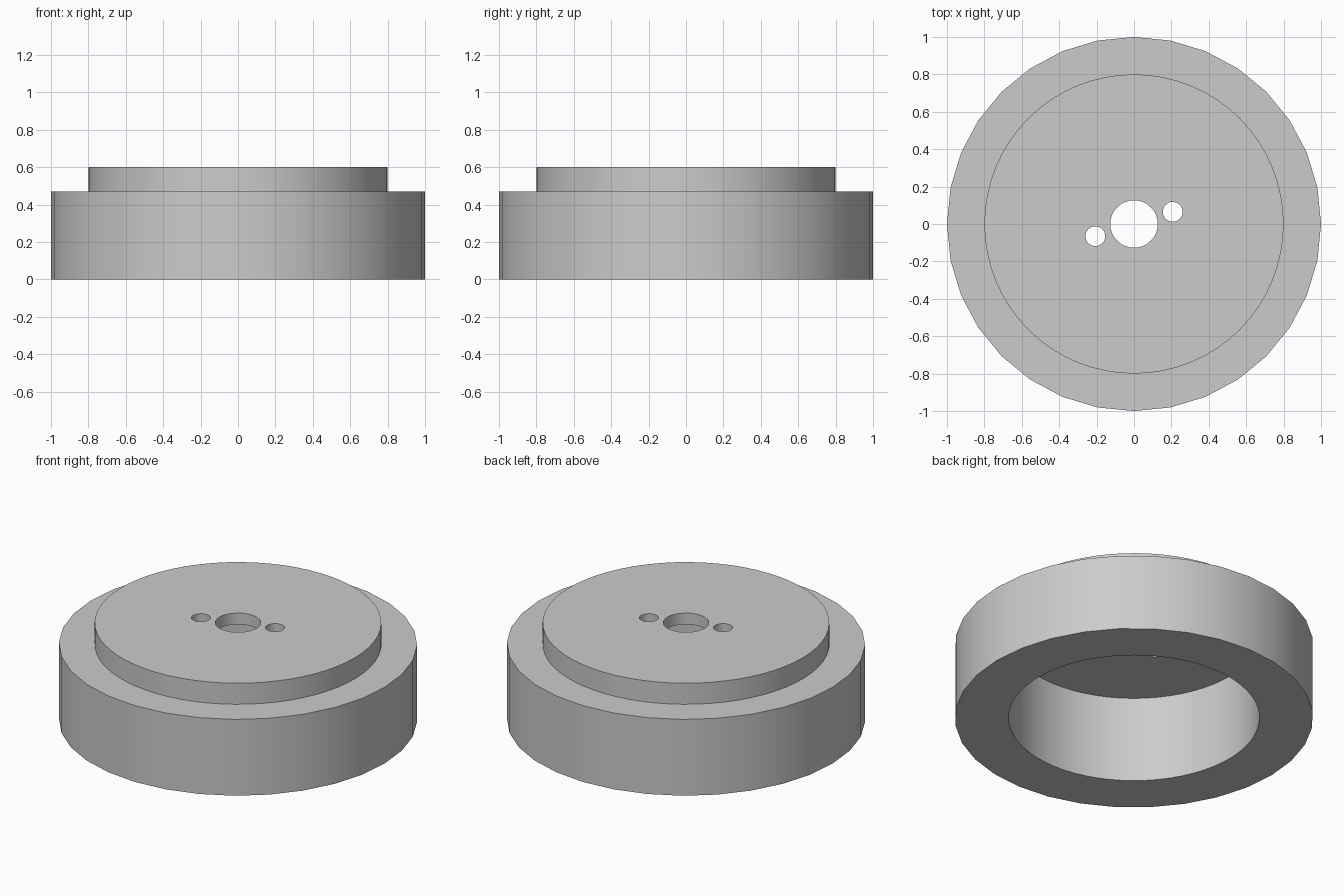
import bpy, bmesh, math

cube = bpy.data.objects.get("Cube")
if cube:
    bpy.data.objects.remove(cube)

grey = bpy.data.materials.new("plain grey")
grey.use_nodes = True
colour = (0.6, 0.6, 0.6, 1)
grey.diffuse_color = colour
grey.node_tree.nodes["Principled BSDF"].inputs["Base Color"].default_value = colour


def cylinder(name, radius, z0, z1, sides, x=0, y=0):
    bm = bmesh.new()
    bmesh.ops.create_cone(bm, cap_ends=True, segments=sides, radius1=radius,
                          radius2=radius, depth=z1 - z0)
    bmesh.ops.translate(bm, verts=bm.verts, vec=(x, y, (z0 + z1) / 2))
    mesh = bpy.data.meshes.new(name)
    bm.to_mesh(mesh)
    bm.free()
    obj = bpy.data.objects.new(name, mesh)
    bpy.context.collection.objects.link(obj)
    obj.data.materials.append(grey)
    return obj


def cut(target, cutters):
    for cutter in cutters:
        mod = target.modifiers.new("cut", 'BOOLEAN')
        mod.operation = 'DIFFERENCE'
        mod.solver = 'EXACT'
        mod.object = cutter
        bpy.context.view_layer.objects.active = target
        bpy.ops.object.modifier_apply(modifier=mod.name)
        bpy.data.objects.remove(cutter)


# Stepped body: wide lower rim joined to the raised top disc
body = cylinder("cap_body", 1.0, 0, 0.47, 32)
disc = cylinder("raised_disc", 0.8, 0.2, 0.6, 64)
join = body.modifiers.new("join", 'BOOLEAN')
join.operation = 'UNION'
join.solver = 'EXACT'
join.object = disc
bpy.context.view_layer.objects.active = body
bpy.ops.object.modifier_apply(modifier=join.name)
bpy.data.objects.remove(disc)

# Hollow underside, centre hole and two pin holes
angle = math.radians(17.5)
px, py = 0.217 * math.cos(angle), 0.217 * math.sin(angle)
cut(body, [
    cylinder("bore_cutter", 0.7, -0.1, 0.53, 64),
    cylinder("centre_cutter", 0.127, 0.4, 0.7, 32),
    cylinder("left_pin_cutter", 0.053, 0.4, 0.7, 32, px, py),
    cylinder("right_pin_cutter", 0.053, 0.4, 0.7, 32, -px, -py),
])

# Smooth round walls with sharp rims
bpy.ops.object.select_all(action='DESELECT')
body.select_set(True)
bpy.context.view_layer.objects.active = body
bpy.ops.object.shade_smooth_by_angle(angle=math.radians(30))
